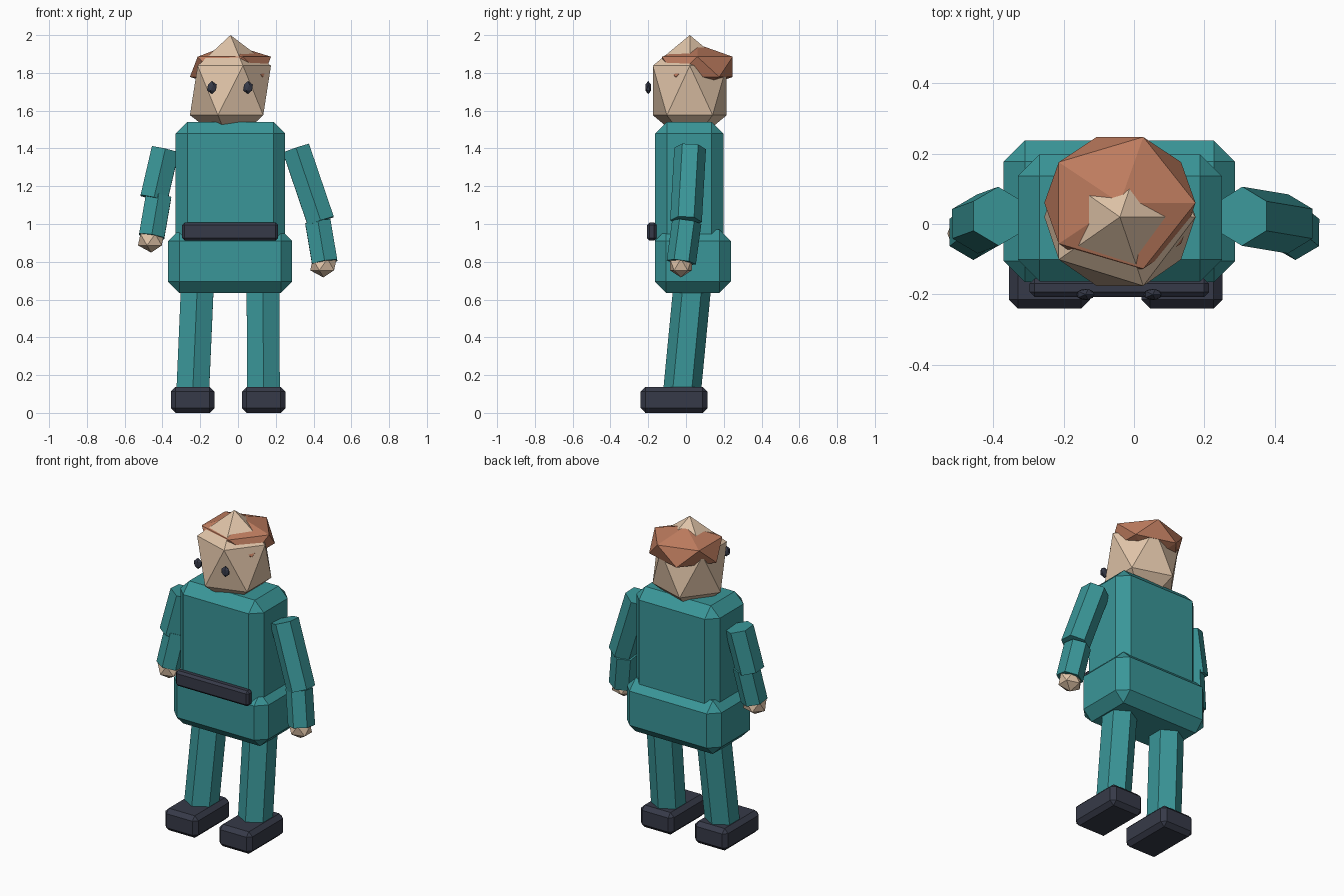
import bpy
import bmesh
from mathutils import Matrix, Vector

cube = bpy.data.objects.get("Cube")
if cube:
    bpy.data.objects.remove(cube, do_unlink=True)


def make_material(name, rgb):
    mat = bpy.data.materials.new(name)
    mat.use_nodes = True
    color = (*rgb, 1.0)
    mat.diffuse_color = color
    mat.node_tree.nodes["Principled BSDF"].inputs["Base Color"].default_value = color
    return mat


teal = make_material("teal cloth", (0.042, 0.305, 0.314))
skin = make_material("skin", (0.745, 0.552, 0.392))
ginger = make_material("ginger hair", (0.515, 0.202, 0.114))
dark = make_material("dark leather", (0.037, 0.042, 0.065))


def finish(name, bm, mat):
    mesh = bpy.data.meshes.new(name)
    bm.to_mesh(mesh)
    bm.free()
    mesh.materials.append(mat)
    obj = bpy.data.objects.new(name, mesh)
    bpy.context.collection.objects.link(obj)
    return obj


def box(name, low, high, bevel, mat):
    """Chamfered block between two opposite corners."""
    low, high = Vector(low), Vector(high)
    bm = bmesh.new()
    bmesh.ops.create_cube(bm, size=1, matrix=Matrix.Translation((low + high) / 2)
                          @ Matrix.Diagonal((*(high - low), 1)))
    bmesh.ops.bevel(bm, geom=bm.edges[:], offset=bevel, segments=1,
                    affect='EDGES', profile=0.5)
    return finish(name, bm, mat)


def limb(name, start, end, radius, mat):
    """Six-sided prism between two points."""
    start, end = Vector(start), Vector(end)
    axis = end - start
    turn = Vector((0, 0, -1)).rotation_difference(axis).to_matrix().to_4x4()
    bm = bmesh.new()
    bmesh.ops.create_cone(bm, cap_ends=True, segments=6, radius1=radius,
                          radius2=radius, depth=axis.length,
                          matrix=Matrix.Translation((start + end) / 2) @ turn)
    return finish(name, bm, mat)


def ball(name, center, size, mat):
    """Stretched icosahedron."""
    bm = bmesh.new()
    bmesh.ops.create_icosphere(bm, subdivisions=1, radius=1,
                               matrix=Matrix.Translation(center)
                               @ Matrix.Diagonal((*size, 1)))
    return finish(name, bm, mat)


# Body and belt
box("torso", (-0.33, -0.163, 0.84), (0.25, 0.198, 1.54), 0.062, teal)
box("hips", (-0.37, -0.165, 0.635), (0.287, 0.237, 0.97), 0.06, teal)
box("belt", (-0.296, -0.207, 0.912), (0.213, -0.155, 1.008), 0.014, dark)

# Head, hair and eyes
ball("head", (-0.04, 0.02, 1.707), (0.24, 0.23, 0.293), skin)
ball("hair", (-0.04, 0.06, 1.832), (0.24, 0.22, 0.12), ginger)
for side, x in (("right", -0.138), ("left", 0.053)):
    ball(side + "_eye", (x, -0.2, 1.722), (0.029, 0.018, 0.035), dark)

# Legs and shoes
for side, top_x, low_x, shoe_x in (("right", -0.214, -0.24, -0.24),
                                   ("left", 0.132, 0.135, 0.136)):
    limb(side + "_leg", (top_x, 0.036, 0.7), (low_x, -0.022, 0.1), 0.1, teal)
    box(side + "_shoe", (shoe_x - 0.115, -0.24, 0), (shoe_x + 0.115, 0.113, 0.138),
        0.025, dark)

# Arms: shoulder, elbow, wrist and hand, each as (x, z)
arms = {
    "right": ((-0.385, 1.393), (-0.445, 1.135), (-0.42, 1.15), (-0.457, 0.935), (-0.46, 0.917)),
    "left": ((0.307, 1.4), (0.438, 1.015), (0.423, 1.01), (0.459, 0.797), (0.452, 0.785)),
}
for side, (shoulder, elbow, bend, wrist, hand) in arms.items():
    limb(side + "_upper_arm", (shoulder[0], 0.022, shoulder[1]),
         (elbow[0], 0, elbow[1]), 0.084, teal)
    limb(side + "_forearm", (bend[0], 0.004, bend[1]),
         (wrist[0], -0.025, wrist[1]), 0.078, teal)
    ball(side + "_hand", (hand[0], -0.027, hand[1]), (0.078, 0.068, 0.068), skin)
